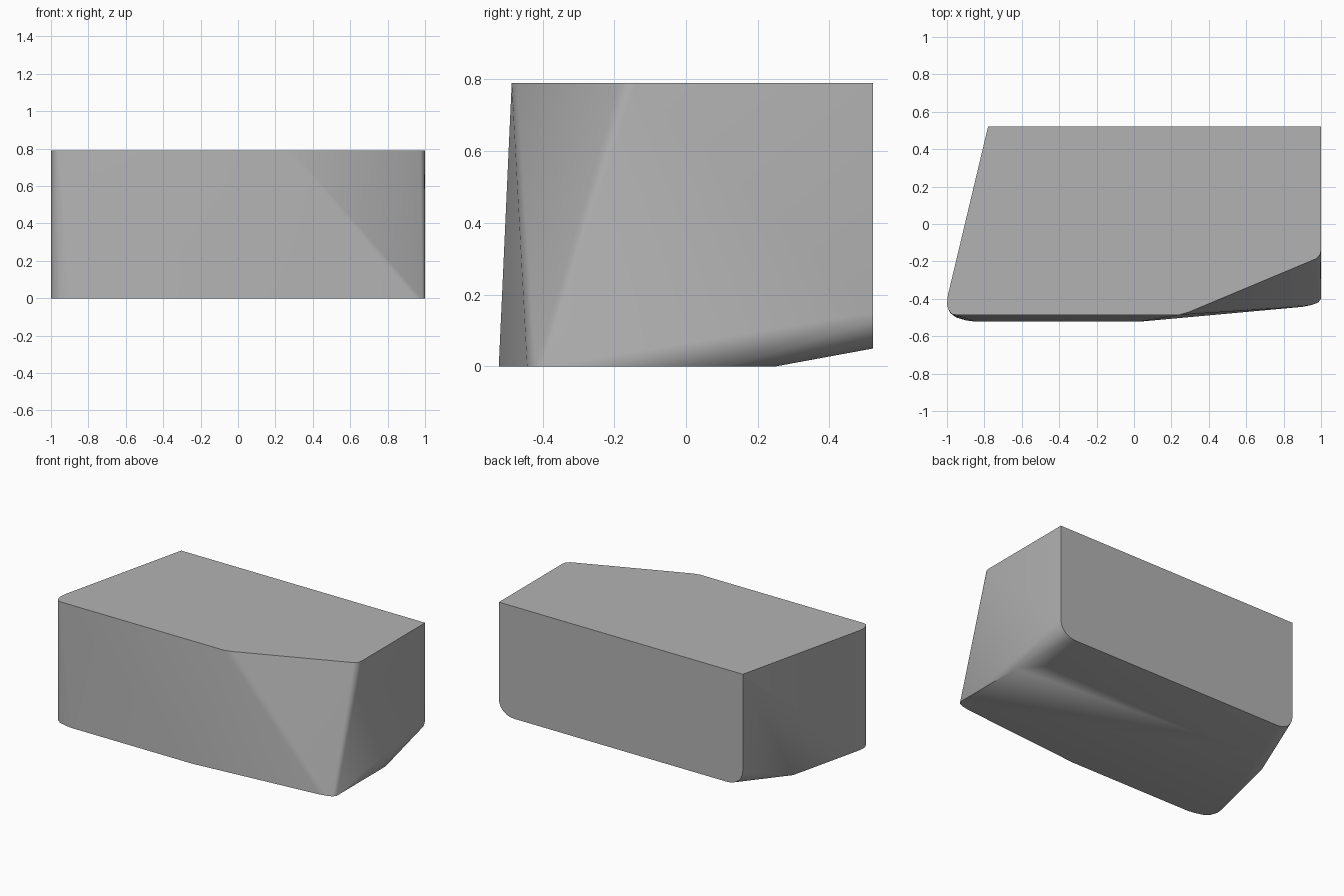
import bpy
import bmesh
from math import radians, sin, cos, pi

cube = bpy.data.objects.get("Cube")
if cube:
    bpy.data.objects.remove(cube, do_unlink=True)

HEIGHT = 0.79
BACK = 0.522
RIGHT_END, LEFT_END = 1.0, -0.78


def make_material(name, color):
    material = bpy.data.materials.new(name)
    material.use_nodes = True
    material.diffuse_color = color
    material.node_tree.nodes["Principled BSDF"].inputs["Base Color"].default_value = color
    return material


def outline(points, z):
    return [(x, y, z) for x, y in points]


def rounded_corner(x, inward, width=0.11, low=0.05, high=0.15, steps=6):
    """Quarter ellipse at a lower corner of the back wall."""
    center = x + inward * width
    angles = [pi / 2 * i / steps for i in range(steps + 1)]
    return [(center - inward * width * cos(a), BACK, high - (high - low) * sin(a))
            for a in angles]


# Flat top with a slanted left end and a cut front corner
top_rim = outline([
    (LEFT_END, BACK), (RIGHT_END, BACK),
    (1, -0.14), (0.995, -0.165), (0.975, -0.185),
    (0.29, -0.472), (0.24, -0.486),
    (-0.95, -0.486), (-0.975, -0.482), (-0.99, -0.46), (-1, -0.43), (-0.995, -0.38),
], HEIGHT)

# Flat underside, ending ahead of the raised back edge
bottom_rim = outline([
    (1, 0.11), (0.88, 0.25), (-0.76, 0.25), (-0.873, 0.13),
    (-0.995, -0.38), (-1, -0.43), (-0.985, -0.472), (-0.95, -0.5), (-0.9, -0.515), (-0.85, -0.522),
    (0.03, -0.522), (0.9, -0.443), (0.95, -0.433), (0.985, -0.42), (1, -0.4),
], 0)

# Back wall with rounded lower corners
back_corners = rounded_corner(RIGHT_END, -1) + rounded_corner(LEFT_END, 1)

# Stretch one convex skin over the rims
bm = bmesh.new()
for point in top_rim + bottom_rim + back_corners:
    bm.verts.new(point)
hull = bmesh.ops.convex_hull(bm, input=bm.verts)
loose = {g for g in hull["geom_interior"] + hull["geom_unused"]
         if isinstance(g, bmesh.types.BMVert)}
bmesh.ops.delete(bm, geom=list(loose), context="VERTS")
bmesh.ops.dissolve_limit(bm, angle_limit=radians(0.5), verts=bm.verts, edges=bm.edges)
bmesh.ops.recalc_face_normals(bm, faces=bm.faces)

mesh = bpy.data.meshes.new("block_body")
bm.to_mesh(mesh)
bm.free()
mesh.materials.append(make_material("plain grey", (0.45, 0.45, 0.45, 1)))
body = bpy.data.objects.new("block_body", mesh)
bpy.context.collection.objects.link(body)

# Soft rounded corners, crisp main edges
bpy.ops.object.select_all(action="DESELECT")
body.select_set(True)
bpy.context.view_layer.objects.active = body
bpy.ops.object.shade_smooth_by_angle(angle=radians(30))
